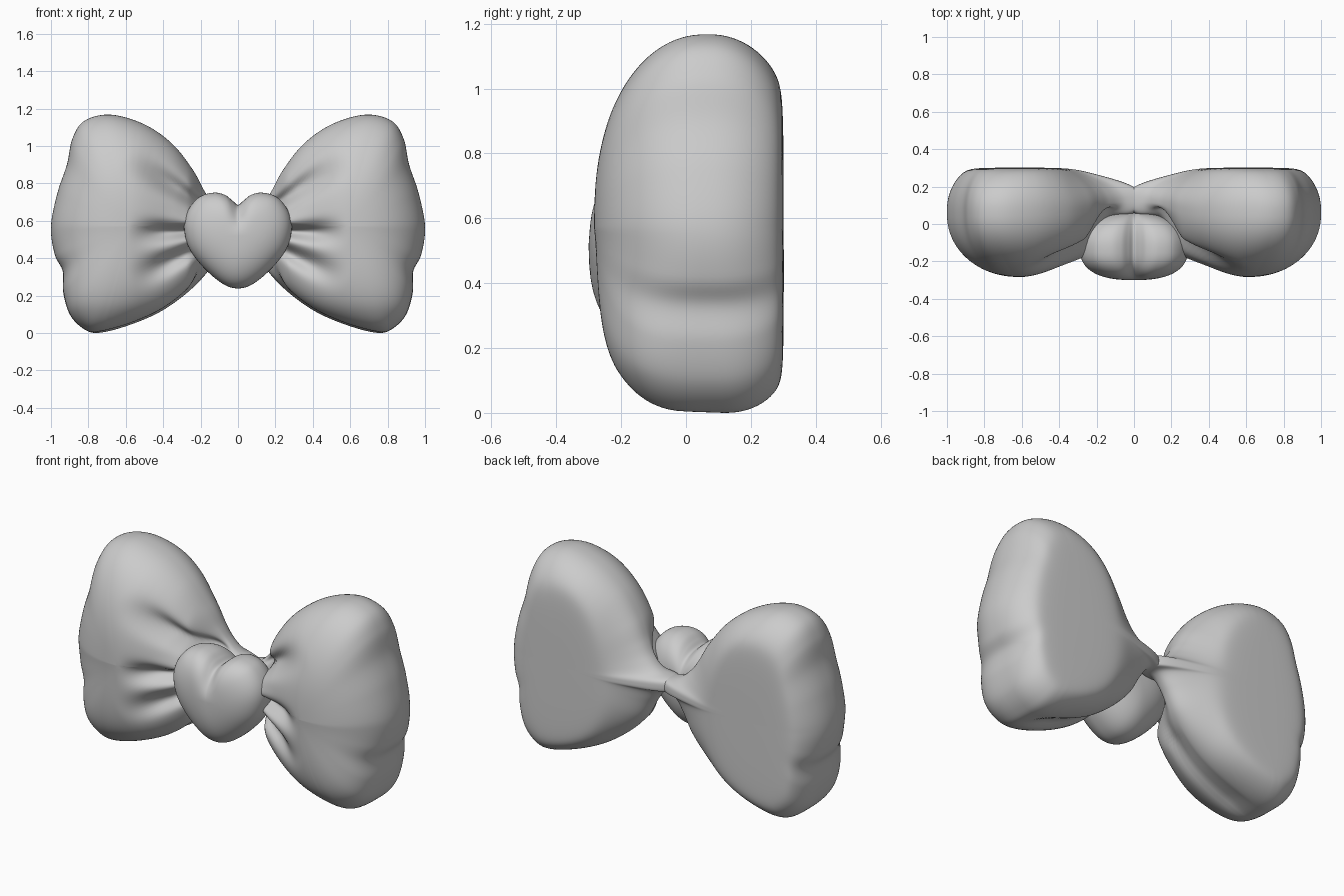
import bpy, bmesh, math
from mathutils import Vector

if "Cube" in bpy.data.objects:
    bpy.data.objects.remove(bpy.data.objects["Cube"], do_unlink=True)

mat = bpy.data.materials.new("soft_grey")
mat.use_nodes = True
grey = (0.6, 0.6, 0.6, 1)
mat.diffuse_color = grey
mat.node_tree.nodes["Principled BSDF"].inputs["Base Color"].default_value = grey


def smooth_loop(pts, steps=8):
    """Closed Catmull-Rom curve through 2D points."""
    pts = [Vector(p) for p in pts]
    n, out = len(pts), []
    for i in range(n):
        a, b, c, d = (pts[(i + k) % n] for k in (-1, 0, 1, 2))
        for j in range(steps):
            t = j / steps
            out.append(0.5 * (2 * b + (c - a) * t + (2 * a - 5 * b + 4 * c - d) * t ** 2
                              + (3 * b - a - 3 * c + d) * t ** 3))
    return out


def ramp(x, table):
    """Smooth interpolation through (x, value) pairs."""
    if x <= table[0][0]:
        return table[0][1]
    for (x0, v0), (x1, v1) in zip(table, table[1:]):
        if x <= x1:
            t = (x - x0) / (x1 - x0)
            return v0 + (v1 - v0) * t * t * (3 - 2 * t)
    return table[-1][1]


def soften(loop, reach):
    """Average each point with its neighbours, over a reach that depends on x."""
    n, out = len(loop), []
    for i, p in enumerate(loop):
        k = round(ramp(p.x, reach))
        near = [loop[(i + j) % n] for j in range(-k, k + 1)]
        out.append(sum(near, Vector((0, 0))) / len(near))
    return out


def bump(v, width):
    return math.exp(-(v / width) ** 2)


def puff(name, outline, centre, place, reach, rings=72):
    """Pillow made of nested rings that run from the front pole to the back pole."""
    loop = smooth_loop(outline)
    soft = soften(loop, reach)
    c, n = Vector(centre), len(loop)
    bm = bmesh.new()
    rows = []
    for r in range(1, rings):
        theta = math.pi * r / rings
        s = math.sin(theta)
        fac = max(0, 1 - s ** 2.5) ** 0.45 * (1 if theta > math.pi / 2 else -1)
        rows.append([bm.verts.new(place(c + (q.lerp(p, s ** 3) - c) * s, fac, c))
                     for p, q in zip(loop, soft)])
    for a, b in zip(rows, rows[1:]):
        for i in range(n):
            j = (i + 1) % n
            bm.faces.new((a[i], a[j], b[j], b[i]))
    for row, fac in ((rows[0], -1), (rows[-1], 1)):
        pole = bm.verts.new(place(c, fac, c))
        for i in range(n):
            bm.faces.new((row[i], row[(i + 1) % n], pole))
    bmesh.ops.recalc_face_normals(bm, faces=bm.faces)
    for f in bm.faces:
        f.smooth = True
    me = bpy.data.meshes.new(name)
    bm.to_mesh(me)
    bm.free()
    me.materials.append(mat)
    ob = bpy.data.objects.new(name, me)
    bpy.context.collection.objects.link(ob)
    return ob


# Bow loops: depth tables run outward from the knot
FRONT = [(0, .14), (.13, .09), (.27, .3), (.6, .35), (1, .34)]
BACK = [(-.1, .12), (.6, .33)]
MIDDLE = [(0, .13), (.35, .07), (1, .06)]
# fold angle, depth and length
FOLDS = [(33, .09, .72), (-3, .1, .6), (-26, .08, .66)]


def place_loop(p, fac, c):
    x, z = p
    mid = ramp(x, MIDDLE) + .09 * max(0, c.y - z)
    if fac < 0:
        # the lower half is fuller than the upper half
        low = ramp(z, [(.12, 1), (.55, 0)])
        y = mid - ramp(x, FRONT) * (1 + .12 * low) * abs(fac) ** (1 - .42 * low)
        # gathered folds fanning out from the knot
        angle = math.degrees(math.atan2(z - .56, max(x, .02)))
        dist = math.hypot(x, z - .56)
        for a, depth, length in FOLDS:
            fade = ramp(dist, [(.1, 0), (.27, 1), (.38, .85), (length, 0)])
            y += depth * bump(angle - a, 7) * fade * min(1, -1.6 * fac)
    else:
        y = mid + fac * ramp(x, BACK)
        # flat back with a rounded shoulder
        y = .305 - (.3 - y + math.sqrt((.3 - y) ** 2 + .0015)) / 2
    # groove along the lower edge
    lower = ramp(z, [(.3, 1), (.42, 0)]) * ramp(x, [(.12, 0), (.25, 1), (.6, 1), (.8, 0)])
    x, z = c + (p - c) * (1 - .06 * lower * bump(y - .03, .05))
    return x, y, z


loop_outline = [(-.05, .595), (.06, .625), (.13, .685), (.18, .76), (.24, .87), (.35, 1.01),
                (.5, 1.115), (.68, 1.167), (.82, 1.135), (.885, 1.04), (.915, .9),
                (.965, .75), (1, .57), (.98, .42), (.937, .33), (.935, .22), (.9, .1),
                (.83, .025), (.75, .0), (.6, .035), (.42, .11), (.27, .215), (.16, .33),
                (.09, .45), (.03, .525), (-.05, .54)]
loops = puff("bow_loops", loop_outline, (.58, .57), place_loop, [(.35, 5), (.8, 14)])
mirror = loops.modifiers.new("mirror", 'MIRROR')
mirror.use_mirror_merge = False


# Heart in front of the knot
def place_heart(p, fac, c):
    x, z = p
    if fac < 0:
        # crease below the notch
        y = -.13 - .17 * abs(fac) ** .85
        y += .03 * bump(x, .045) * ramp(z, [(.52, 0), (.68, 1)]) * abs(fac)
    else:
        y = -.13 + .19 * fac
    return x, y, z


half = [(.03, .708), (.07, .738), (.13, .75), (.21, .725), (.27, .65), (.288, .56),
        (.26, .45), (.18, .345), (.08, .262)]
heart_outline = [(0, .685)] + half + [(0, .238)] + [(-x, z) for x, z in reversed(half)]
puff("heart", heart_outline, (0, .52), place_heart, [(0, 7)], 48)
